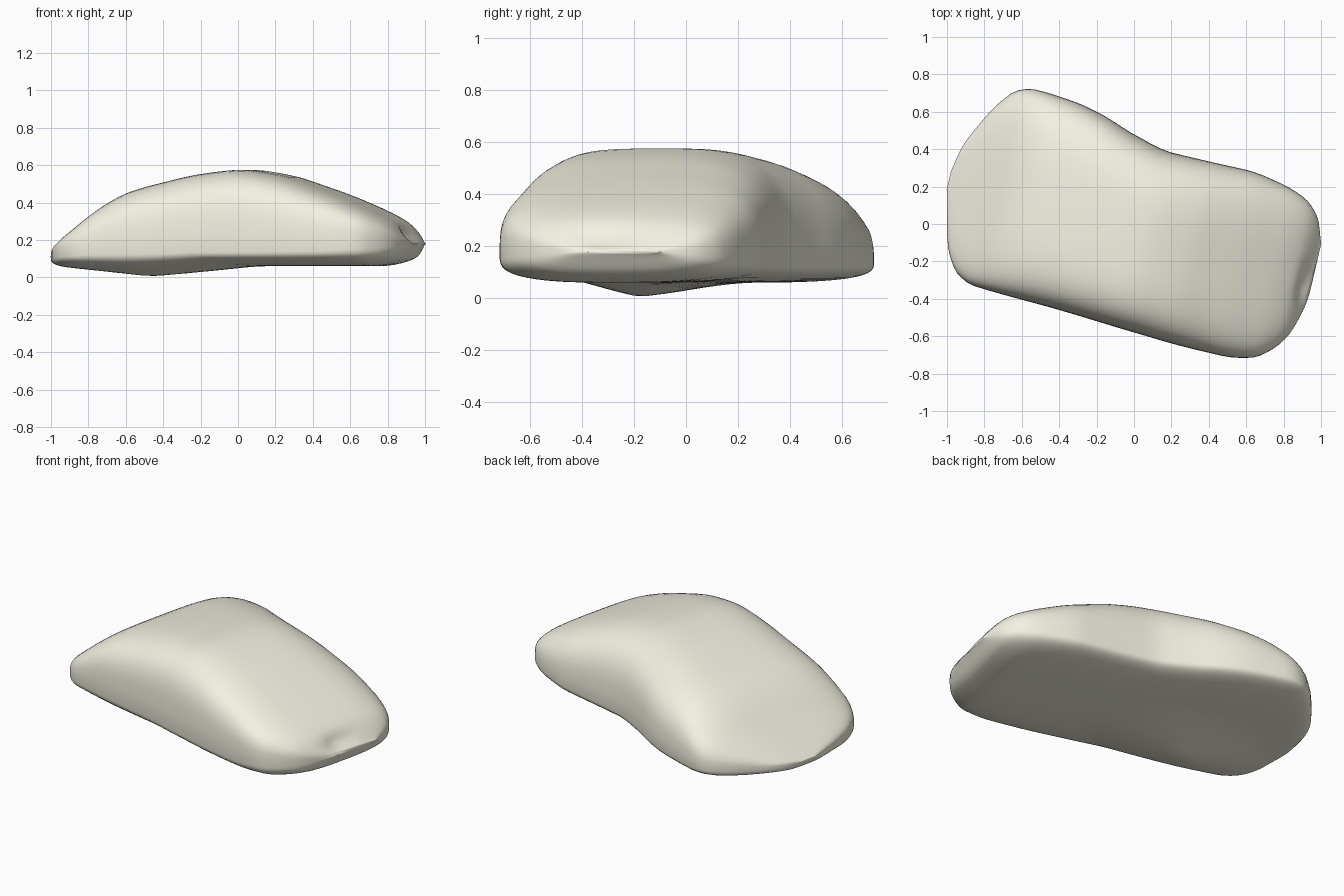
import bpy, bmesh, math

if "Cube" in bpy.data.objects:
    bpy.data.objects.remove(bpy.data.objects["Cube"])

TILT = math.radians(13)
CT, ST = math.cos(TILT), math.sin(TILT)


def along_axis(points):
    """Plan points (x, y) turned into the shell's own slanted frame."""
    return [(x * CT - y * ST, x * ST + y * CT) for x, y in points]


# Plan outline, split into the back and front edges
BACK = along_axis([(-.98, .28), (-.92, .41), (-.83, .53), (-.73, .64), (-.62, .715), (-.53, .72),
                   (-.32, .655), (-.17, .585), (0, .48), (.21, .38), (.4, .335), (.6, .29),
                   (.78, .22), (.91, .14), (.98, .04), (1, -.1)])
FRONT = along_axis([(-1, .18), (-1, -.03), (-.99, -.15), (-.94, -.27), (-.86, -.33), (-.4, -.46),
                    (0, -.58), (.3, -.665), (.47, -.705), (.63, -.715), (.74, -.67),
                    (.83, -.59), (.89, -.49), (.93, -.4), (.97, -.25)])
# Heights along the slanted axis: top line, widest line, underside
CROWN = [(-1.018, .115), (-.84, .255), (-.67, .39), (-.54, .46), (-.33, .518), (-.15, .555),
         (.07, .576), (.28, .547), (.48, .485), (.68, .41), (.9, .3), (1.001, .185)]
WAIST = [(-1.018, .11), (-.6, .14), (.5, .15), (.85, .17), (1.001, .18)]
BASE = [(-1.018, .105), (-.99, .07), (-.9, .06), (.78, .06), (.93, .09), (1.001, .175)]


def sample(points, x):
    """Smooth interpolation without overshoot."""
    x = min(max(x, points[0][0]), points[-1][0])
    d = [(b[1] - a[1]) / (b[0] - a[0]) for a, b in zip(points, points[1:])]
    m = [d[0]] + [2 * p * q / (p + q) if p * q > 0 else 0 for p, q in zip(d, d[1:])] + [d[-1]]
    i = next(i for i in range(len(d)) if x <= points[i + 1][0])
    (x0, v0), (x1, v1) = points[i], points[i + 1]
    h = x1 - x0
    t = (x - x0) / h
    return (v0 * (1 + 2 * t) * (1 - t) ** 2 + m[i] * h * t * (1 - t) ** 2
            + v1 * t * t * (3 - 2 * t) + m[i + 1] * h * t * t * (t - 1))


def power(v, n):
    return math.copysign(abs(v) ** (2 / n), v)


SECTIONS, SIDES = 56, 64
bm = bmesh.new()
rings = []
for i in range(SECTIONS + 1):
    u = -.009 - 1.008 * math.cos(math.pi * i / SECTIONS)
    lo, hi = sample(FRONT, u), sample(BACK, u)
    top, waist, base = sample(CROWN, u), sample(WAIST, u), sample(BASE, u)
    ring = []
    for k in range(SIDES):
        a = 2 * math.pi * (k + .5) / SIDES
        c, s = math.cos(a), math.sin(a)
        n = 3 if s < 0 else 3.3 if c > 0 else 4
        v = (lo + hi) / 2 + (hi - lo) / 2 * power(c, n)
        z = waist + ((top - waist) if s >= 0 else (waist - base)) * power(s, n)
        x, y = u * CT + v * ST, v * CT - u * ST
        if s < 0:
            # Shallow bulge in the underside
            r = math.hypot((x + .47) / .58, (y + .18) / .36)
            z -= .061 * max(0, 1 - r) * abs(s) ** .3
        elif x > .6:
            # Small dent in the nose
            d = ((x - .92) / .07) ** 2 + ((y + .33) / .09) ** 2 + ((z - .23) / .05) ** 2
            x -= .03 * math.exp(-d)
        ring.append(bm.verts.new((x, y, z)))
    rings.append(ring)

# Skin the sections and close both ends
for r0, r1 in zip(rings, rings[1:]):
    for k in range(SIDES):
        j = (k + 1) % SIDES
        bm.faces.new((r0[k], r0[j], r1[j], r1[k]))
bm.faces.new(rings[0])
bm.faces.new(rings[-1])
bmesh.ops.recalc_face_normals(bm, faces=bm.faces[:])
for f in bm.faces:
    f.smooth = True

mesh = bpy.data.meshes.new("rounded_shell")
bm.to_mesh(mesh)
bm.free()
shell = bpy.data.objects.new("rounded_shell", mesh)
bpy.context.collection.objects.link(shell)

# Cream plastic
cream = bpy.data.materials.new("cream")
cream.diffuse_color = (.9, .88, .76, 1)
cream.use_nodes = True
cream.node_tree.nodes["Principled BSDF"].inputs["Base Color"].default_value = cream.diffuse_color
mesh.materials.append(cream)
